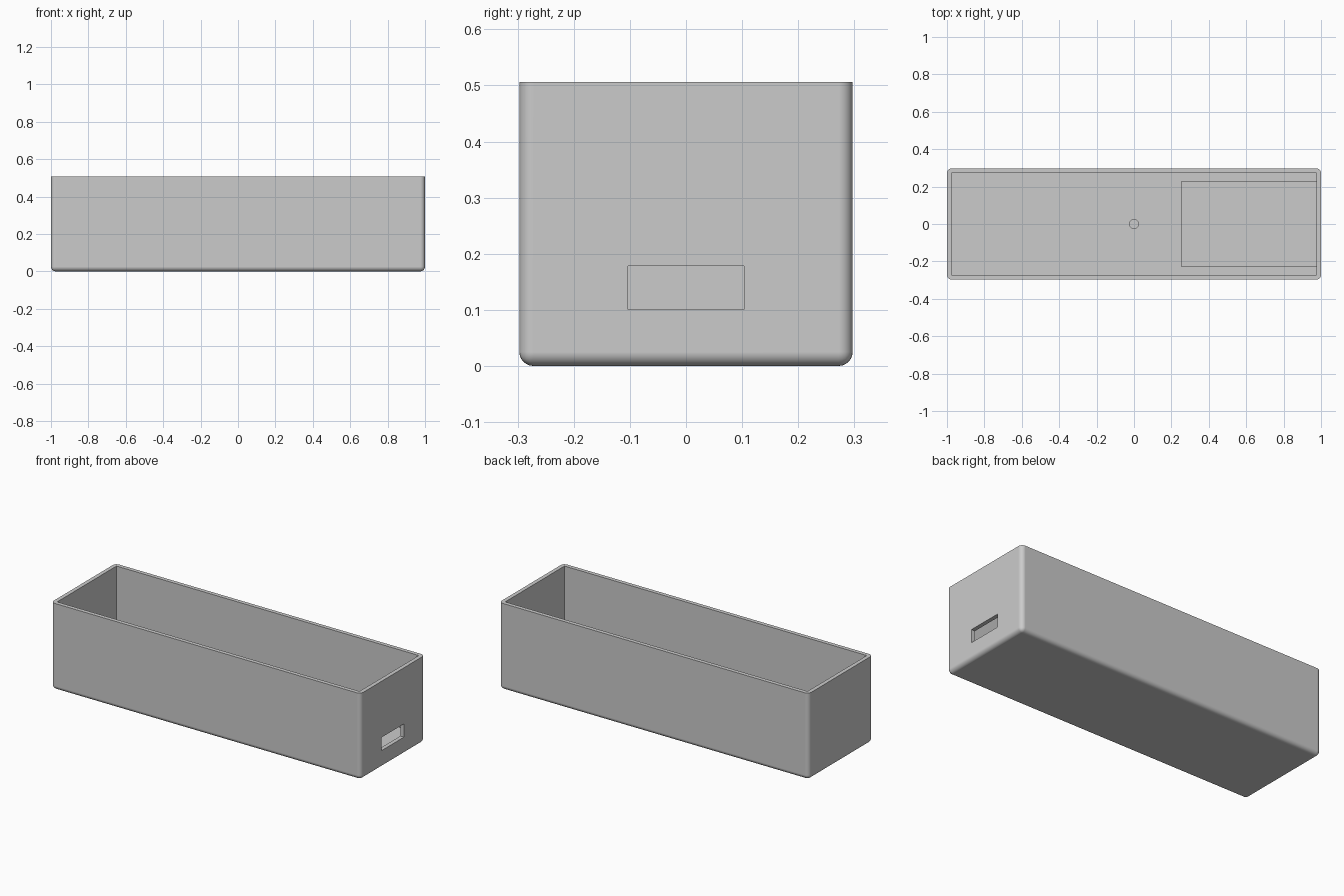
import bpy
import bmesh
from math import radians
from mathutils import Matrix, Vector

default = bpy.data.objects.get("Cube")
if default:
    bpy.data.objects.remove(default, do_unlink=True)

LENGTH, WIDTH, HEIGHT = 2.0, 0.594, 0.506
WALL, RADIUS = 0.0235, 0.025

grey = bpy.data.materials.new("plain_grey")
grey.use_nodes = True
colour = (0.6, 0.6, 0.6, 1)
grey.diffuse_color = colour
grey.node_tree.nodes["Principled BSDF"].inputs["Base Color"].default_value = colour


def make_object(name, bm):
    mesh = bpy.data.meshes.new(name)
    bm.to_mesh(mesh)
    bm.free()
    mesh.materials.append(grey)
    obj = bpy.data.objects.new(name, mesh)
    bpy.context.collection.objects.link(obj)
    return obj


def box(name, low, high, rounded=False):
    low, high = Vector(low), Vector(high)
    bm = bmesh.new()
    matrix = Matrix.Translation((low + high) / 2) @ Matrix.Diagonal((*(high - low), 1))
    bmesh.ops.create_cube(bm, size=1, matrix=matrix)
    if rounded:
        # Round every edge except those around the rim
        edges = [e for e in bm.edges if min(v.co.z for v in e.verts) < high.z - WALL]
        bmesh.ops.bevel(bm, geom=edges, offset=RADIUS, segments=6,
                        profile=0.5, affect='EDGES')
    return make_object(name, bm)


def cut(target, cutter):
    cutter.hide_render = True
    mod = target.modifiers.new("cut", 'BOOLEAN')
    mod.operation, mod.solver, mod.object = 'DIFFERENCE', 'EXACT', cutter
    bpy.context.view_layer.objects.active = target
    bpy.ops.object.modifier_apply(modifier=mod.name)
    bpy.data.objects.remove(cutter, do_unlink=True)


def smooth(obj):
    bpy.ops.object.select_all(action='DESELECT')
    obj.select_set(True)
    bpy.context.view_layer.objects.active = obj
    bpy.ops.object.shade_smooth_by_angle(angle=radians(30))
    mod = obj.modifiers.new("even_normals", 'WEIGHTED_NORMAL')
    mod.keep_sharp = True


# Open tray with rounded outside corners and square inside corners
x, y = LENGTH / 2, WIDTH / 2
tray = box("tray", (-x, -y, 0), (x, y, HEIGHT), rounded=True)
cut(tray, box("cavity_cutter", (WALL - x, WALL - y, WALL), (x - WALL, y - WALL, 1)))

# Cable slot through the left end wall
cut(tray, box("slot_cutter", (x - 2 * WALL, -0.103, 0.101), (x + WALL, 0.103, 0.178)))
smooth(tray)

# Raised platform behind the slot
box("platform", (0.25, -0.2275, WALL / 2), (x - WALL / 2, 0.2275, 0.08))

# Short peg in the middle of the floor
bm = bmesh.new()
bmesh.ops.create_cone(bm, cap_ends=True, segments=24, radius1=0.026, radius2=0.026,
                      depth=0.08, matrix=Matrix.Translation((0, 0, 0.055)))
smooth(make_object("centre_peg", bm))
